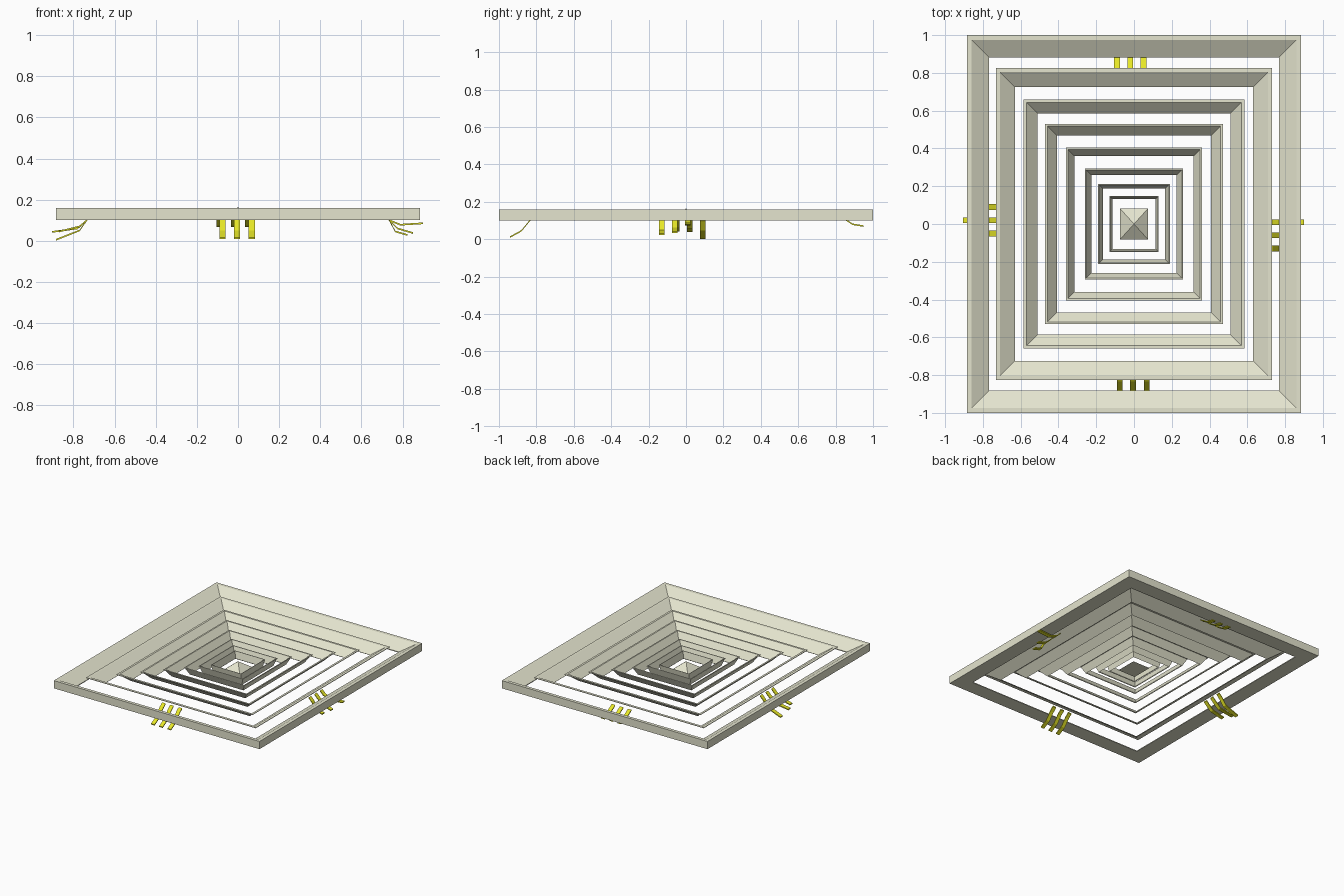
import bpy, bmesh
from mathutils import Vector

if "Cube" in bpy.data.objects:
    bpy.data.objects.remove(bpy.data.objects["Cube"])


def material(name, colour):
    m = bpy.data.materials.new(name)
    m.diffuse_color = colour
    m.use_nodes = True
    m.node_tree.nodes["Principled BSDF"].inputs["Base Color"].default_value = m.diffuse_color
    return m


BEIGE = material("beige_paint", (0.78, 0.78, 0.62, 1))
YELLOW = material("yellow", (0.8, 0.8, 0.02, 1))


def finish(name, bm, mat):
    bmesh.ops.recalc_face_normals(bm, faces=bm.faces)
    me = bpy.data.meshes.new(name)
    bm.to_mesh(me)
    bm.free()
    me.materials.append(mat)
    ob = bpy.data.objects.new(name, me)
    bpy.context.collection.objects.link(ob)
    return ob


def ring(name, hx, hy, profile):
    """Sweep a closed (inset, z) profile round a mitred rectangle."""
    bm = bmesh.new()
    loops = [[bm.verts.new((sx * (hx - d), sy * (hy - d), z)) for d, z in profile]
             for sx, sy in ((-1, -1), (1, -1), (1, 1), (-1, 1))]
    n = len(profile)
    for i in range(4):
        a, b = loops[i], loops[(i + 1) % 4]
        for j in range(n):
            k = (j + 1) % n
            bm.faces.new((a[j], a[k], b[k], b[j]))
    finish(name, bm, BEIGE)


def airflow_strip(name, side, offset, points, width=0.03, t=0.008):
    """Bent flat strip; points are (outward distance, z), side is the outward axis."""
    out = Vector(side)
    across = Vector((-out.y, out.x, 0))
    centre = Vector((offset, 0, 0)) if out.x == 0 else Vector((0, offset, 0))
    bm = bmesh.new()
    sections = []
    for r, z in points:
        sections.append([bm.verts.new(centre + out * r + across * s * width / 2
                                      + Vector((0, 0, z + h * t / 2)))
                         for s, h in ((-1, -1), (1, -1), (1, 1), (-1, 1))])
    for a, b in zip(sections, sections[1:]):
        for i in range(4):
            j = (i + 1) % 4
            bm.faces.new((a[i], a[j], b[j], b[i]))
    bm.faces.new(sections[0])
    bm.faces.new(sections[-1])
    finish(name, bm, YELLOW)


# Outer frame: upright wall, narrow top rim, slope down to the inner edge
ring("outer_frame", 0.885, 1.0,
     [(0, 0.10), (0, 0.16), (0.025, 0.16), (0.118, 0.106), (0.118, 0.10)])

# Nested louvres, getting steeper towards the middle: half x, half y, width, lip
LOUVRES = [(0.73, 0.825, 0.10, 0.02), (0.585, 0.66, 0.075, 0.016),
           (0.47, 0.53, 0.062, 0.012), (0.36, 0.405, 0.046, 0.01),
           (0.26, 0.293, 0.034, 0.007), (0.19, 0.213, 0.025, 0.006),
           (0.13, 0.148, 0.016, 0.004)]
for i, (hx, hy, w, lip) in enumerate(LOUVRES):
    ring(f"louvre_{i + 1}", hx, hy,
         [(0, 0.154), (0, 0.158), (lip, 0.158), (w, 0.105), (w - 0.004, 0.101), (lip - 0.003, 0.154)])

# Central pyramid
bm = bmesh.new()
base = [bm.verts.new((x * 0.075, y * 0.083, 0.105)) for x, y in ((-1, -1), (1, -1), (1, 1), (-1, 1))]
tip = bm.verts.new((0, 0, 0.165))
bm.faces.new(base)
for i in range(4):
    bm.faces.new((base[i], base[(i + 1) % 4], tip))
finish("centre_pyramid", bm, BEIGE)

# Airflow strips on the front and back
for i, x in enumerate((-0.075, -0.005, 0.067)):
    airflow_strip(f"front_strip_{i + 1}", (0, -1, 0), x,
                  [(0.805, 0.125), (0.835, 0.10), (0.88, 0.045), (0.94, 0.012)])
for i, x in enumerate((-0.09, -0.02, 0.05)):
    airflow_strip(f"back_strip_{i + 1}", (0, 1, 0), x,
                  [(0.82, 0.125), (0.86, 0.10), (0.89, 0.08), (0.95, 0.07)])

# Airflow strips on the left and right, each bent differently
LEFT = [(0.09, (0.77, 0.05), (0.885, 0.005)), (0.02, (0.78, 0.06), (0.905, 0.043)),
        (-0.05, (0.77, 0.07), (0.87, 0.045))]
RIGHT = [(0.01, (0.79, 0.078), (0.90, 0.085)), (-0.06, (0.775, 0.06), (0.85, 0.038)),
         (-0.13, (0.765, 0.045), (0.825, 0.028))]
for label, sx, group in (("left", -1, LEFT), ("right", 1, RIGHT)):
    for i, (y, knee, end) in enumerate(group):
        airflow_strip(f"{label}_strip_{i + 1}", (sx, 0, 0), y,
                      [(0.71, 0.125), (0.735, 0.10), knee, end])
